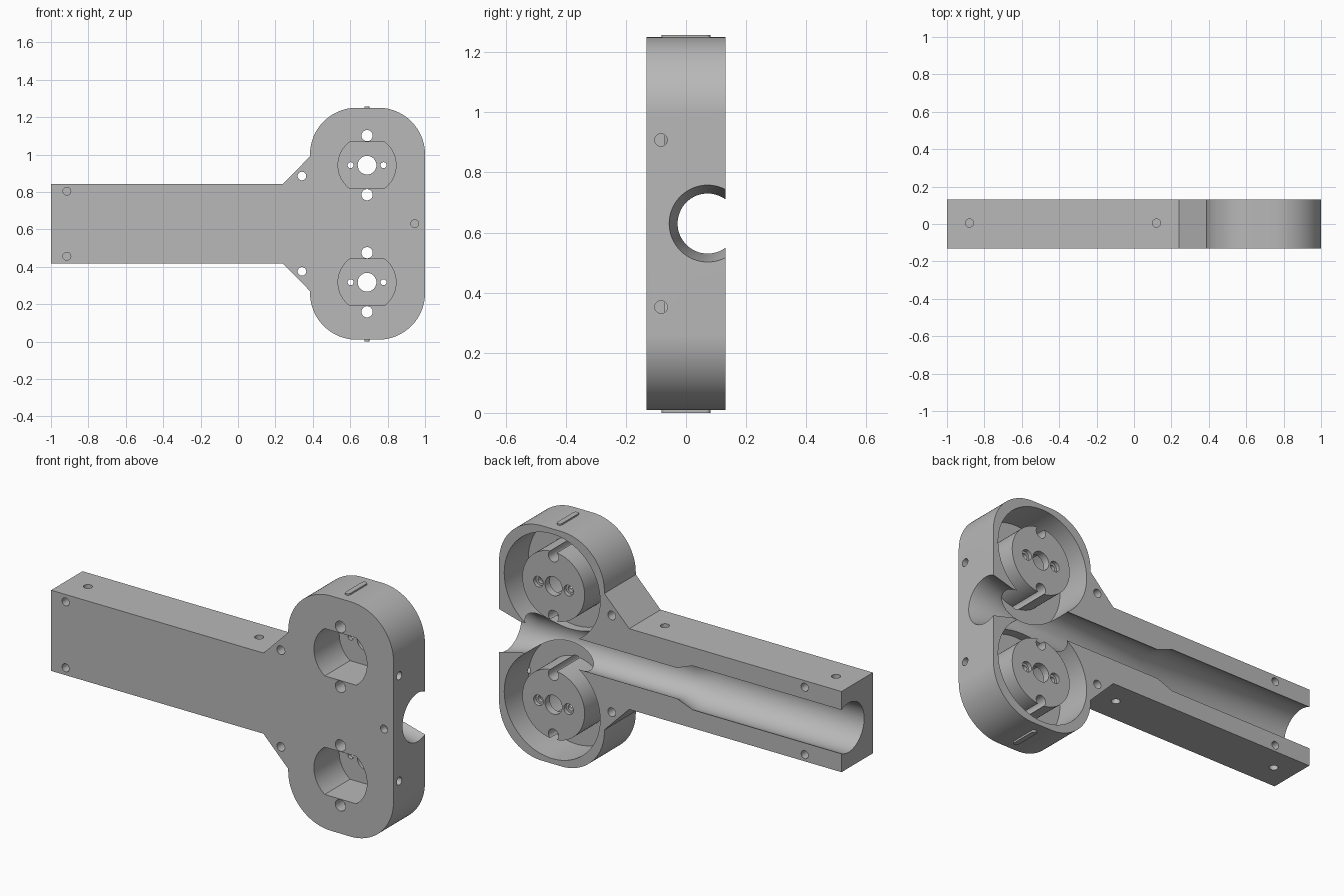
import bpy, bmesh, math
from mathutils import Vector

if "Cube" in bpy.data.objects:
    bpy.data.objects.remove(bpy.data.objects["Cube"], do_unlink=True)

MID = 0.63           # height of the symmetry line
HEAD_X = 0.69        # centre of the rounded head
SOCKETS = (MID - 0.313, MID + 0.313)

grey = bpy.data.materials.new("plain grey")
grey.use_nodes = True
grey.diffuse_color = (0.48, 0.48, 0.48, 1)
grey.node_tree.nodes["Principled BSDF"].inputs["Base Color"].default_value = grey.diffuse_color


def place(u, v, w, axis):
    """Map profile coordinates u, v and depth w along the given axis."""
    return Vector({"x": (w, u, v), "y": (u, w, v), "z": (u, v, w)}[axis])


def finish(name, bm):
    bmesh.ops.recalc_face_normals(bm, faces=bm.faces)
    mesh = bpy.data.meshes.new(name)
    bm.to_mesh(mesh)
    bm.free()
    mesh.materials.append(grey)
    obj = bpy.data.objects.new(name, mesh)
    bpy.context.collection.objects.link(obj)
    return obj


def prism(name, outline, lo, hi, axis="y"):
    bm = bmesh.new()
    rings = [[bm.verts.new(place(u, v, w, axis)) for u, v in outline] for w in (lo, hi)]
    n = len(outline)
    for ring in rings:
        bm.faces.new(ring)
    for i in range(n):
        j = (i + 1) % n
        bm.faces.new((rings[0][i], rings[0][j], rings[1][j], rings[1][i]))
    return finish(name, bm)


def arc(cu, cv, r, a0, a1, n):
    return [(cu + r * math.cos(math.radians(a0 + (a1 - a0) * i / n)),
             cv + r * math.sin(math.radians(a0 + (a1 - a0) * i / n))) for i in range(n + 1)]


def rod(name, u, v, r, lo, hi, axis="y", n=32):
    return prism(name, arc(u, v, r, 0, 360, n)[:-1], lo, hi, axis)


def combine(target, tool, operation="DIFFERENCE"):
    mod = target.modifiers.new("combine", "BOOLEAN")
    mod.operation, mod.object, mod.solver = operation, tool, "EXACT"
    bpy.context.view_layer.objects.active = target
    bpy.ops.object.modifier_apply(modifier=mod.name)
    bpy.data.objects.remove(tool, do_unlink=True)


def smooth(obj):
    bpy.ops.object.select_all(action="DESELECT")
    obj.select_set(True)
    bpy.context.view_layer.objects.active = obj
    bpy.ops.object.shade_smooth_by_angle(angle=math.radians(25))


# Body: handle, gussets and rounded head in one outline
upper = arc(0.75, 1.0, 0.25, 0, 90, 24) + arc(0.635, 1.0, 0.25, 90, 180, 24)
upper += [(0.385, 0.99), (0.24, 0.843), (-1, 0.843)]
lower = [(x, 2 * MID - z) for x, z in reversed(upper)]
body = prism("body", upper + lower, -0.131, 0.131)

# Round cavities open at the back
for z in SOCKETS:
    combine(body, rod("cavity", HEAD_X, z, 0.28, -0.07, 0.3, n=96))

# Long stepped bore with a flared mouth
bm = bmesh.new()
profile = [(-1.1, 0.13), (-0.13, 0.13), (-0.04, 0.1), (0.88, 0.1), (1, 0.128), (1.1, 0.151)]
rings = [[bm.verts.new(place(u, v, x, "x")) for u, v in arc(0.072, MID, r, 0, 360, 64)[:-1]]
         for x, r in profile]
for a, b in zip(rings, rings[1:]):
    for i in range(len(a)):
        j = (i + 1) % len(a)
        bm.faces.new((a[i], a[j], b[j], b[i]))
bm.faces.new(rings[0])
bm.faces.new(rings[-1])
combine(body, finish("bore", bm))

# Bosses with flat-sided pockets, shaft holes and screw holes
flat = math.degrees(math.asin(0.125 / 0.155))
for z in SOCKETS:
    combine(body, rod("boss", HEAD_X, z, 0.182, -0.1, 0.12, n=72), "UNION")
    pocket = arc(HEAD_X, z, 0.155, -flat, flat, 20) + arc(HEAD_X, z, 0.155, 180 - flat, 180 + flat, 20)
    combine(body, prism("pocket", pocket, -0.3, 0.08))
    combine(body, rod("shaft_hole", HEAD_X, z, 0.05, 0.0, 0.3))
    for s in (-1, 1):
        combine(body, rod("through_hole", HEAD_X, z + s * 0.158, 0.03, -0.3, 0.3))
        combine(body, rod("screw_hole", HEAD_X + s * 0.088, z, 0.016, 0.0, 0.3))
        combine(body, rod("screw_seat", HEAD_X + s * 0.088, z, 0.028, 0.1, 0.3))

# Mirrored small fastening holes
for s in (-1, 1):
    combine(body, rod("gusset_hole", 0.342, MID + s * 0.255, 0.023, -0.3, 0.3))
    combine(body, rod("front_hole", -0.915, MID + s * 0.174, 0.021, -0.3, -0.07))
    combine(body, rod("back_hole", -0.785, MID + s * 0.178, 0.021, 0.07, 0.3))
    combine(body, rod("side_hole", -0.083, MID + s * 0.278, 0.021, 0.96, 1.2, "x"))
    for x in (-0.88, 0.12):
        ends = sorted((MID + s * 0.16, MID + s * 0.4))
        combine(body, rod("edge_hole", x, 0.005, 0.022, *ends, "z"))
combine(body, rod("front_hole", 0.945, MID, 0.021, -0.3, -0.09))
smooth(body)

# Slim raised keys on the two ends of the head
key = arc(HEAD_X, 0.067, 0.014, 0, 180, 12) + arc(HEAD_X, -0.067, 0.014, 180, 360, 12)
smooth(prism("top_key", key, 1.24, 1.258, "z"))
smooth(prism("bottom_key", key, 0.0, 0.02, "z"))
